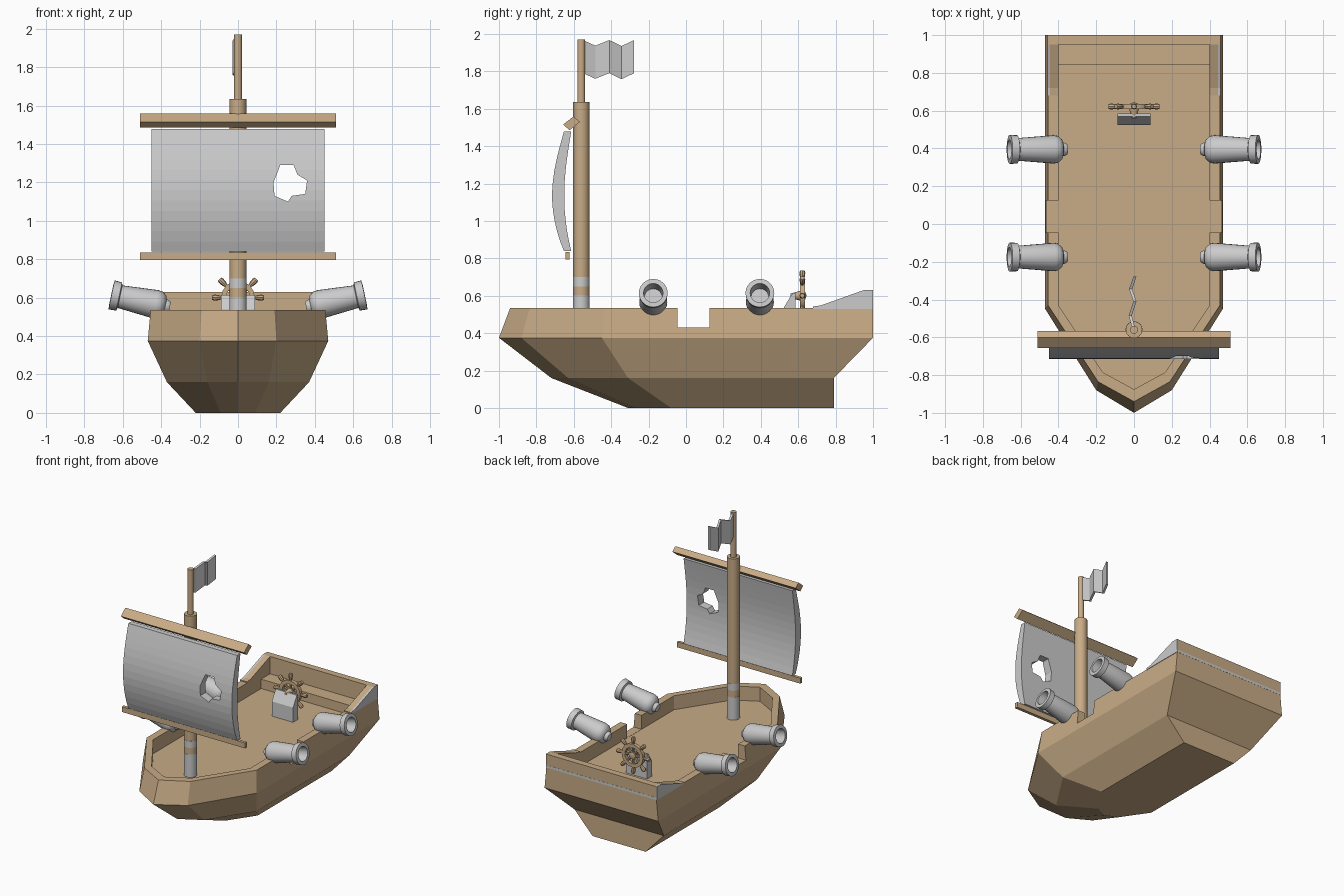
import bpy, bmesh
from math import sin, cos, pi, radians
from mathutils import Matrix, Vector

if "Cube" in bpy.data.objects:
    bpy.data.objects.remove(bpy.data.objects["Cube"])

wood = bpy.data.materials.new("wood")
wood.diffuse_color = (0.58, 0.41, 0.24, 1)
wood.use_nodes = True
wood.node_tree.nodes["Principled BSDF"].inputs["Base Color"].default_value = wood.diffuse_color


def finish(name, bm, mat=None, smooth=False):
    bmesh.ops.remove_doubles(bm, verts=bm.verts, dist=1e-5)
    bmesh.ops.recalc_face_normals(bm, faces=bm.faces)
    me = bpy.data.meshes.new(name)
    bm.to_mesh(me)
    bm.free()
    ob = bpy.data.objects.new(name, me)
    bpy.context.collection.objects.link(ob)
    if mat:
        me.materials.append(mat)
    if smooth:
        bpy.ops.object.select_all(action='DESELECT')
        ob.select_set(True)
        bpy.context.view_layer.objects.active = ob
        bpy.ops.object.shade_smooth_by_angle(angle=radians(35))
    return ob


def loft(name, rings, mat=None, capped=True):
    """Skin equal-length closed rings of 3D points, capping both ends."""
    bm = bmesh.new()
    vs = [[bm.verts.new(p) for p in r] for r in rings]
    n = len(rings[0])
    for a, b in zip(vs, vs[1:]):
        for i in range(n):
            j = (i + 1) % n
            bm.faces.new((a[i], a[j], b[j], b[i]))
    if capped:
        bm.faces.new(vs[0])
        bm.faces.new(vs[-1])
    return finish(name, bm, mat)


def along_x(name, profile, x0, x1, mat=None):
    """Extrude a (y, z) profile along x."""
    return loft(name, [[(x, y, z) for y, z in profile] for x in (x0, x1)], mat)


def box(name, x0, x1, y0, y1, z0, z1, mat=None):
    return along_x(name, [(y0, z0), (y1, z0), (y1, z1), (y0, z1)], x0, x1, mat)


def lathe(name, profile, origin, axis, mat=None, n=24, closed=False):
    """Revolve an (radius, distance) profile about an axis."""
    m = Matrix.Translation(origin) @ Vector(axis).to_track_quat('Z', 'Y').to_matrix().to_4x4()
    bm = bmesh.new()
    rings = [[bm.verts.new(m @ Vector((max(r, 0) * cos(2 * pi * i / n), max(r, 0) * sin(2 * pi * i / n), t)))
              for i in range(n)] for r, t in profile]
    pairs = list(zip(rings, rings[1:])) + ([(rings[-1], rings[0])] if closed else [])
    for a, b in pairs:
        for i in range(n):
            j = (i + 1) % n
            bm.faces.new((a[i], a[j], b[j], b[i]))
    return finish(name, bm, mat, True)


def cut(ob, cutter):
    md = ob.modifiers.new("cut", 'BOOLEAN')
    md.operation = 'DIFFERENCE'
    md.solver = 'EXACT'
    md.object = cutter
    cutter.hide_render = True
    cutter.hide_set(True)


def outline(half, z):
    """Mirror a half plan outline whose first point is the bow tip."""
    return [(x, y, z) for x, y in half] + [(-x, y, z) for x, y in reversed(half[1:])]


# Hull: four plan outlines, hollowed down to the deck, with side gangways
hull = loft("hull", [
    outline([(0, -.31), (.09, -.27), (.22, -.08), (.22, .79)], 0),
    outline([(0, -.72), (.16, -.63), (.37, -.31), (.37, .79)], .16),
    outline([(0, -1), (.2, -.88), (.47, -.45), (.47, 1)], .375),
    outline([(0, -.94), (.19, -.835), (.455, -.43), (.455, 1)], .535)], wood)
inner = [(0, -.875), (.165, -.785), (.4, -.43), (.4, .95)]
cut(hull, loft("deck_cutter", [outline(inner, .43), outline(inner, .7)]))
cut(hull, box("gangway_cutter", -.6, .6, -.045, .125, .431, .7))

# Raised stern: board, side wedges with grey outer panels, trim and bench
box("stern_board", -.457, .457, .95, 1, .53, .63, wood)
box("stern_trim", -.457, .457, .98, 1.001, .53, .548)
wedge = [(.68, .53), (1, .53), (1, .63), (.95, .63), (.72, .548), (.68, .543)]
for s in (-1, 1):
    along_x("stern_side", wedge, s * .40, s * .445, wood)
    along_x("stern_panel", wedge, s * .445, s * .459)
box("stern_bench", -.4, .4, .845, .95, .43, .5, wood)

# Mast with grey bands and top pole
mast_pos = (0, -.56, 0)
for nm, r, z0, z1, m in [("mast_foot", .045, .43, .6, None), ("mast_lower", .044, .6, .65, wood),
                         ("mast_band", .045, .65, .7, None), ("mast", .044, .7, 1.635, wood),
                         ("mast_top", .021, 1.635, 1.97, wood)]:
    lathe(nm, [(0, z0), (r, z0), (r, z1), (0, z1)], mast_pos, (0, 0, 1), m)

# Yards
along_x("upper_yard", [(-.657, 1.515), (-.622, 1.485), (-.567, 1.53), (-.602, 1.558)], -.51, .51, wood)
box("lower_yard", -.51, .51, -.645, -.622, .795, .835, wood)

# Billowing sail with a ragged hole
front, back = [], []
for i in range(13):
    t = i / 12
    z = .84 + .637 * t
    b = sin(pi * t ** .9)
    front.append((-.653 - .063 * b, z))
    back.append((-.614 - .037 * b, z))
sail = along_x("sail", front + back[::-1], -.45, .45)
hole = [(.22, 1.29), (.29, 1.29), (.31, 1.24), (.36, 1.21), (.35, 1.14),
        (.28, 1.13), (.26, 1.10), (.19, 1.13), (.185, 1.2)]
cut(sail, loft("sail_hole_cutter", [[(x, y, z) for x, z in hole] for y in (-.9, -.5)]))

# Wavy flag
wave = [(-.54, 1.962, -.005), (-.485, 1.937, -.02), (-.41, 1.967, .005),
        (-.345, 1.935, -.018), (-.277, 1.967, .005)]
loft("flag", [[(x - .008, y, z), (x + .008, y, z), (x + .008, y, z - .177), (x - .008, y, z - .177)]
              for y, z, x in wave])

# Cannons tilted outward over the bulwarks
barrel = [(0, 0), (.028, 0), (.036, .014), (.036, .024), (.055, .03), (.071, .05), (.075, .075),
          (.06, .265), (.075, .27), (.077, .31), (.052, .312), (.047, .2), (0, .2)]
for s in (-1, 1):
    for y in (.395, -.175):
        lathe("cannon", barrel, (s * .355, y, .55), (s * cos(radians(12)), 0, sin(radians(12))))

# Steering stand and wheel
along_x("wheel_stand", [(.525, .43), (.585, .43), (.585, .615), (.57, .615), (.525, .54)], -.088, .088)
hub = Vector((0, .622, .6))
lathe("wheel_axle", [(0, 0), (.012, 0), (.026, .05), (.026, .075), (0, .085)], (0, .56, .6), (0, 1, 0), wood, 12)
lathe("wheel_rim", [(.062, -.013), (.088, -.013), (.088, .013), (.062, .013)], hub, (0, 1, 0), wood, 16, True)
for k in range(8):
    a = k * pi / 4
    lathe("wheel_spoke", [(0, .01), (.009, .01), (.009, .088), (.013, .1), (.016, .122), (.012, .135), (0, .135)],
          hub, (cos(a), 0, sin(a)), wood, 8)
